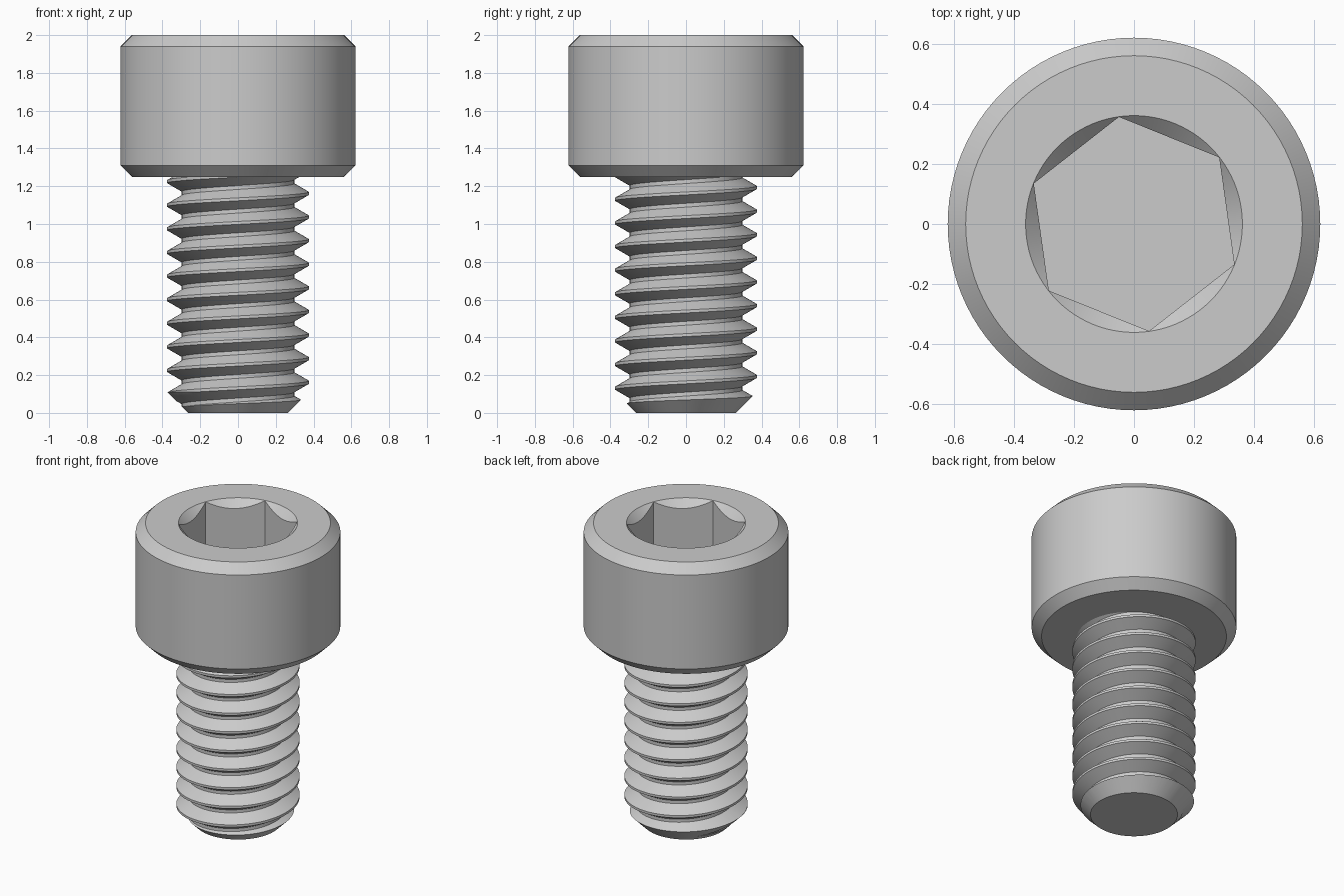
import bpy, bmesh, math

if "Cube" in bpy.data.objects:
    bpy.data.objects.remove(bpy.data.objects["Cube"])

SEGMENTS = 96
PITCH = 0.125
HEAD_BASE, TOP = 1.25, 2.0

steel = bpy.data.materials.new("steel_grey")
steel.use_nodes = True
grey = (0.6, 0.6, 0.6, 1)
steel.diffuse_color = grey
steel.node_tree.nodes["Principled BSDF"].inputs["Base Color"].default_value = grey


def finish(name, bm):
    bmesh.ops.recalc_face_normals(bm, faces=bm.faces)
    mesh = bpy.data.meshes.new(name)
    bm.to_mesh(mesh)
    bm.free()
    mesh.materials.append(steel)
    obj = bpy.data.objects.new(name, mesh)
    bpy.context.collection.objects.link(obj)
    return obj


def lathe(name, profile, sides=SEGMENTS, turn=0.0):
    """Closed solid from (radius, height) rings, capped at both ends."""
    bm = bmesh.new()
    rings = []
    for r, z in profile:
        angles = [turn + math.tau * i / sides for i in range(sides)]
        rings.append([bm.verts.new((r * math.cos(a), r * math.sin(a), z)) for a in angles])
    for low, high in zip(rings, rings[1:]):
        for i in range(sides):
            k = (i + 1) % sides
            bm.faces.new((low[i], low[k], high[k], high[i]))
    bm.faces.new(rings[0])
    bm.faces.new(rings[-1])
    return finish(name, bm)


def cut(obj, cutter, operation):
    """Apply a boolean and discard the cutter."""
    cutter.hide_render = True
    mod = obj.modifiers.new("cut", "BOOLEAN")
    mod.operation, mod.object, mod.solver = operation, cutter, "EXACT"
    activate(obj)
    bpy.ops.object.modifier_apply(modifier=mod.name)
    bpy.data.objects.remove(cutter)


def activate(obj):
    bpy.ops.object.select_all(action="DESELECT")
    obj.select_set(True)
    bpy.context.view_layer.objects.active = obj


def helical_rod(name, crest, root, phase, turns):
    """Right-handed thread: profile columns whose seam is shifted by one pitch."""
    flat = PITCH / 16
    flank = (crest - root) * math.tan(math.radians(30))
    tooth = [(root, -flat - flank), (crest, -flat), (crest, flat), (root, flat + flank)]
    step = len(tooth)
    bm = bmesh.new()
    columns = []
    for i in range(SEGMENTS):
        a = math.tau * i / SEGMENTS
        rise = phase + PITCH * i / SEGMENTS
        columns.append([bm.verts.new((r * math.cos(a), r * math.sin(a), z + rise + PITCH * t))
                        for t in range(-2, turns) for r, z in tooth])
    count = len(columns[0])
    for i in range(SEGMENTS):
        last = i == SEGMENTS - 1
        left, right = columns[i], columns[(i + 1) % SEGMENTS]
        shift = step if last else 0
        for j in range(count - 1 - shift):
            bm.faces.new((left[j], right[j + shift], right[j + 1 + shift], left[j + 1]))
    # Close both ends with fans
    middle = HEAD_BASE / 2
    edges = [e for e in bm.edges if e.is_boundary]
    for low in (True, False):
        loop = [e for e in edges if (e.verts[0].co.z < middle) == low]
        height = min(v.co.z for e in loop for v in e.verts) - 0.05 if low else \
            max(v.co.z for e in loop for v in e.verts) + 0.05
        hub = bm.verts.new((0, 0, height))
        for e in loop:
            bm.faces.new((e.verts[0], e.verts[1], hub))
    return finish(name, bm)


# Cylindrical head with chamfered rims
R, C = 0.622, 0.06
head = lathe("head", [(R - C, HEAD_BASE), (R, HEAD_BASE + C), (R, TOP - C), (R - C, TOP)])

# Hexagonal socket with a conical lead-in
hexagon = lathe("socket_cutter", [(0.361, 1.625), (0.361, 2.1)], 6, math.radians(38))
cut(head, hexagon, "DIFFERENCE")
cone = lathe("lead_in_cutter", [(0.262, 1.9), (0.462, 2.1)])
cut(head, cone, "DIFFERENCE")

# Threaded shank, trimmed to length with a chamfered tip
shank = helical_rod("threaded_shank", 0.375, 0.298, 0.037, 13)
limit = lathe("shank_limit", [(0.265, 0), (0.415, 0.15), (0.415, HEAD_BASE + 0.03)])
cut(shank, limit, "INTERSECT")

for part in (head, shank):
    activate(part)
    bpy.ops.object.shade_smooth_by_angle(angle=math.radians(25))
